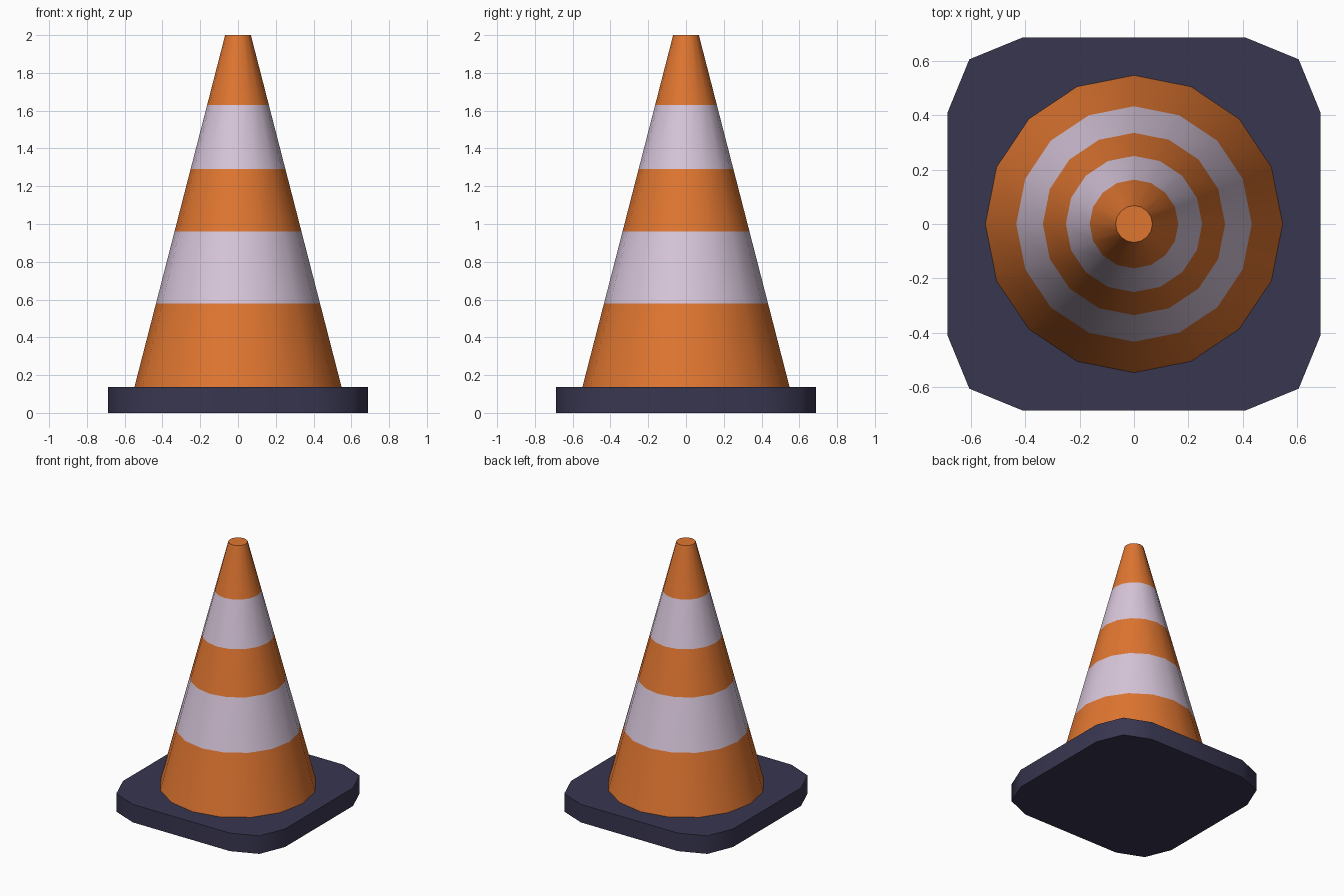
import bpy, bmesh, math

if "Cube" in bpy.data.objects:
    bpy.data.objects.remove(bpy.data.objects["Cube"])

def material(name, rgb):
    m = bpy.data.materials.new(name)
    m.diffuse_color = (*rgb, 1)
    m.use_nodes = True
    m.node_tree.nodes["Principled BSDF"].inputs["Base Color"].default_value = m.diffuse_color
    return m

orange = material("orange", (0.74, 0.18, 0.03))
pale = material("pale lilac", (0.68, 0.56, 0.70))
navy = material("dark navy", (0.040, 0.037, 0.080))

def loft(name, rings, mats, band_mats):
    """Join stacked rings of points into a closed solid, one material per band."""
    bm = bmesh.new()
    loops = [[bm.verts.new(p) for p in ring] for ring in rings]
    n = len(loops[0])
    for k, (a, b) in enumerate(zip(loops, loops[1:])):
        for i in range(n):
            j = (i + 1) % n
            bm.faces.new((a[i], a[j], b[j], b[i])).material_index = band_mats[k]
    bm.faces.new(loops[0][::-1]).material_index = band_mats[0]
    bm.faces.new(loops[-1]).material_index = band_mats[-1]
    bmesh.ops.recalc_face_normals(bm, faces=bm.faces)
    me = bpy.data.meshes.new(name)
    bm.to_mesh(me)
    bm.free()
    for m in mats:
        me.materials.append(m)
    ob = bpy.data.objects.new(name, me)
    bpy.context.collection.objects.link(ob)
    bpy.ops.object.select_all(action='DESELECT')
    ob.select_set(True)
    bpy.context.view_layer.objects.active = ob
    bpy.ops.object.shade_smooth_by_angle(angle=math.radians(50))

# Base plate: square with rounded corners
corner = [(0.687, 0.412), (0.607, 0.607), (0.412, 0.687)]
outline = []
for q in range(4):
    c, s = round(math.cos(q * math.pi / 2)), round(math.sin(q * math.pi / 2))
    outline += [(c * x - s * y, s * x + c * y) for x, y in corner]
loft("base_plate", [[(x, y, z) for x, y in outline] for z in (0, 0.138)], [navy], [0])

# Striped cone body, cut into colour bands by height
def circle(z, n=16):
    r = 0.548 + (0.068 - 0.548) * (z - 0.138) / (2 - 0.138)
    return [(r * math.cos(2 * math.pi * i / n), r * math.sin(2 * math.pi * i / n), z)
            for i in range(n)]

loft("cone_body", [circle(z) for z in (0.138, 0.58, 0.96, 1.29, 1.63, 2.0)],
     [orange, pale], [0, 1, 0, 1, 0])
